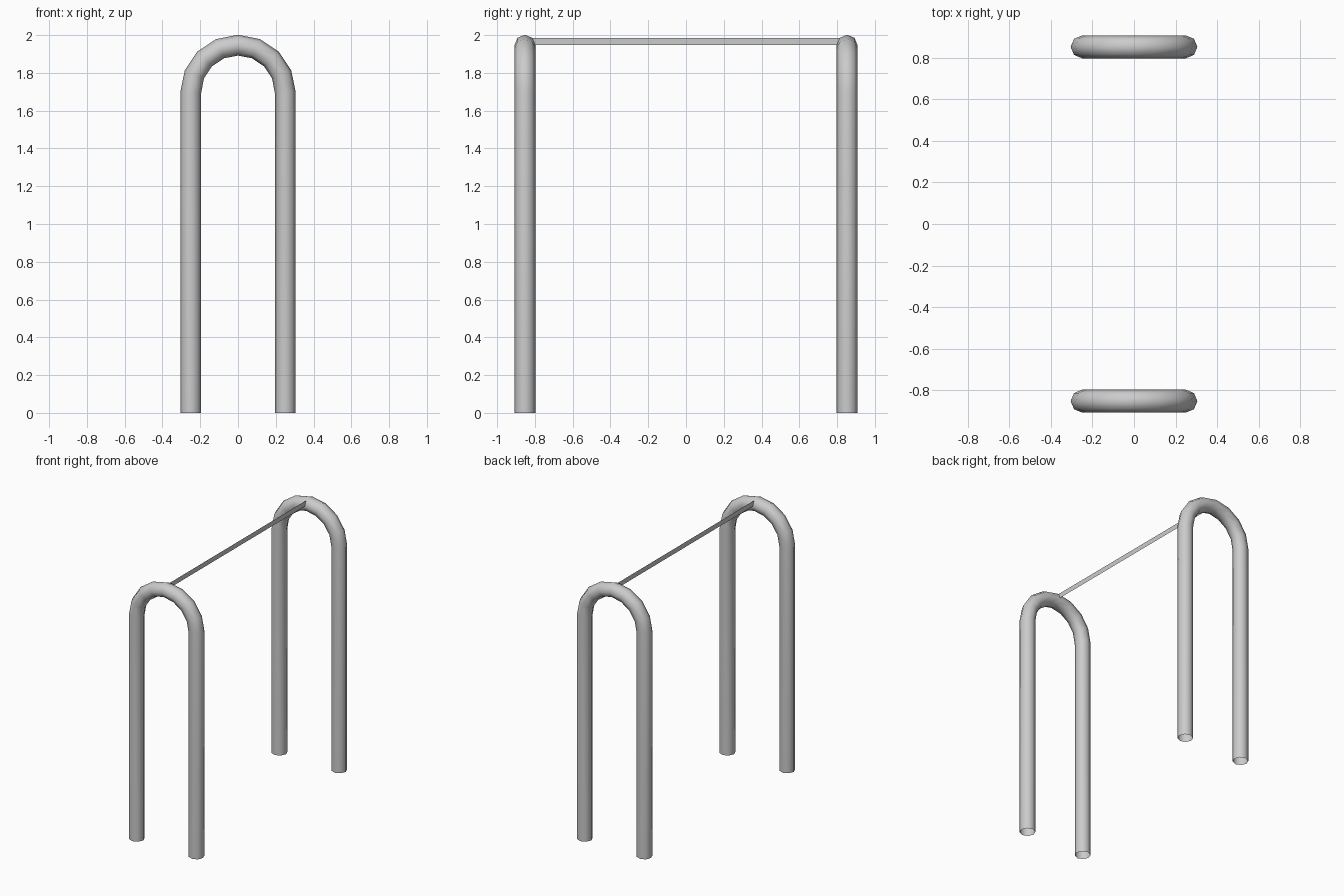
import bpy
from math import cos, sin, pi

if "Cube" in bpy.data.objects:
    bpy.data.objects.remove(bpy.data.objects["Cube"])

ARCH_R, SPRING_Z, TUBE_R, SPAN_Y = 0.25, 1.697, 0.055, 0.853


# Inverted-U tube, open at the feet
def hoop(name, y):
    pts = [(ARCH_R, y, 0)]
    pts += [(ARCH_R * cos(a), y, SPRING_Z + ARCH_R * sin(a))
            for a in (pi * i / 8 for i in range(9))]
    pts += [(-ARCH_R, y, 0)]
    curve = bpy.data.curves.new(name, 'CURVE')
    curve.dimensions = '3D'
    curve.bevel_depth = TUBE_R
    curve.bevel_resolution = 2
    spline = curve.splines.new('POLY')
    spline.points.add(len(pts) - 1)
    for p, co in zip(spline.points, pts):
        p.co = (*co, 1)
    spline.use_smooth = True
    obj = bpy.data.objects.new(name, curve)
    bpy.context.collection.objects.link(obj)


hoop("front_hoop", -SPAN_Y)
hoop("back_hoop", SPAN_Y)

# Thin upright strap stretched between the hoop tops
mesh = bpy.data.meshes.new("strap")
mesh.from_pydata([(0, -SPAN_Y, 1.948), (0, SPAN_Y, 1.948),
                  (0, SPAN_Y, 1.986), (0, -SPAN_Y, 1.986)],
                 [], [(0, 1, 2, 3)])
bpy.context.collection.objects.link(bpy.data.objects.new("strap", mesh))
